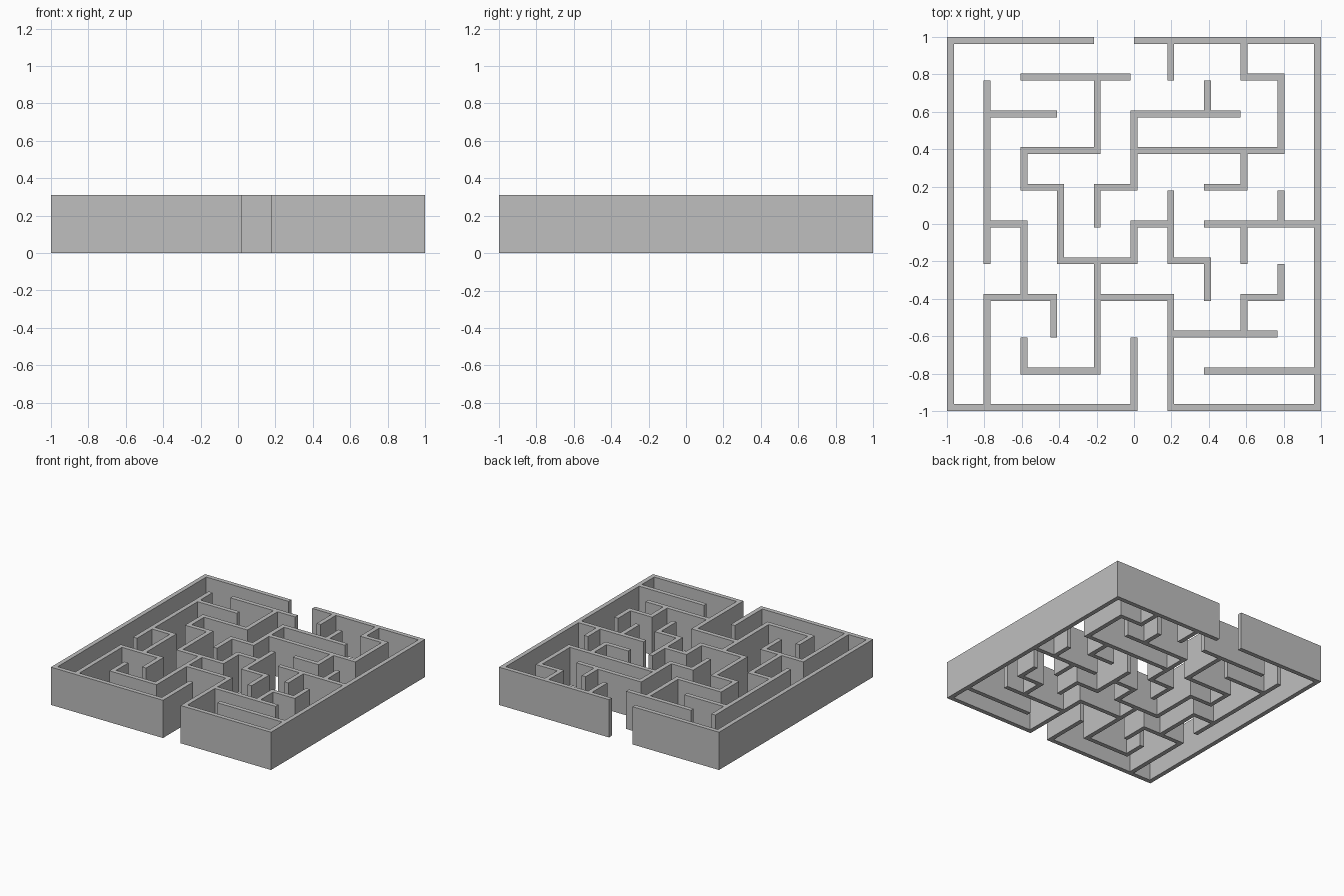
import bpy
import bmesh

if "Cube" in bpy.data.objects:
    bpy.data.objects.remove(bpy.data.objects["Cube"], do_unlink=True)

HEIGHT = 0.31
HALF = 0.0183                     # half of the wall thickness
COUNT = 11                        # grid lines per side
PITCH = (2 - 2 * HALF) / (COUNT - 1)

grey = bpy.data.materials.new("wall_grey")
grey.use_nodes = True
colour = (0.52, 0.52, 0.52, 1)
grey.diffuse_color = colour
grey.node_tree.nodes["Principled BSDF"].inputs["Base Color"].default_value = colour

# Wall runs, one entry per grid line: "start-end" along the line, "a" is the tenth
ROWS = ["0-5 6-a", "2-4 7-a", "6-9", "1-3 4-6 8-9", "3-5 6-7", "1-2 5-6 7-a",
        "2-3 4-5 7-8", "2-4 5-9", "1-3 5-8", "2-5 8-9", "0-4 5-a"]
COLUMNS = ["0-a", "0-3 4-9", "1-2 3-5 6-7", "4-6", "1-4 5-6 7-9", "0-2 4-5 6-8",
           "0-3 4-6 9-a", "3-4 8-9", "2-3 4-5 6-7 9-a", "3-4 5-6 7-9", "0-a"]


def runs(lines):
    for line, text in enumerate(lines):
        for part in text.split():
            start, end = (int(c, 16) for c in part.split("-"))
            yield line, start, end


def edge(i):
    """Even steps are the low side of a wall line, odd steps the high side."""
    return -1 + HALF + (i // 2) * PITCH + (HALF if i % 2 else -HALF)


def finish(bm, name):
    """Extrude flat cells up into a closed wall object."""
    bmesh.ops.remove_doubles(bm, verts=bm.verts, dist=0.0005)
    top = bmesh.ops.extrude_face_region(bm, geom=bm.faces[:], use_keep_orig=True)
    for v in top["geom"]:
        if isinstance(v, bmesh.types.BMVert):
            v.co.z = HEIGHT
    bmesh.ops.recalc_face_normals(bm, faces=bm.faces)
    mesh = bpy.data.meshes.new(name)
    bm.to_mesh(mesh)
    bm.free()
    mesh.materials.append(grey)
    bpy.context.collection.objects.link(bpy.data.objects.new(name, mesh))


def quad(bm, x0, x1, y0, y1):
    bm.faces.new([bm.verts.new((x, y, 0))
                  for x, y in ((x0, y0), (x1, y0), (x1, y1), (x0, y1))])


# Collect filled cells; a run's last post is filled only where a cross wall meets it
def nodes(lines, flip):
    return {(p, l) if not flip else (l, p)
            for l, s, e in runs(lines) for p in range(s, e + 1)}


row_nodes, column_nodes = nodes(ROWS, False), nodes(COLUMNS, True)
cells = {(2 * x, 2 * y) for x, y in row_nodes & column_nodes}
for line, start, end in runs(ROWS):
    cells |= {(i, 2 * line) for i in range(2 * start, 2 * end)}
for line, start, end in runs(COLUMNS):
    cells |= {(2 * line, i) for i in range(2 * start, 2 * end)}

# Maze walls
bm = bmesh.new()
for i, j in sorted(cells):
    quad(bm, edge(i), edge(i + 1), edge(j), edge(j + 1))
for v in bm.verts:                # back doorway is slightly wider
    if v.co.y > 0.9 and abs(v.co.x + HALF) < 0.001:
        v.co.x = 0
finish(bm, "maze_walls")

# Short wall set flush with the end of its neighbour
bm = bmesh.new()
flush = edge(6)
quad(bm, flush - 2 * HALF, flush, edge(4), edge(6))
finish(bm, "short_offset_wall")
